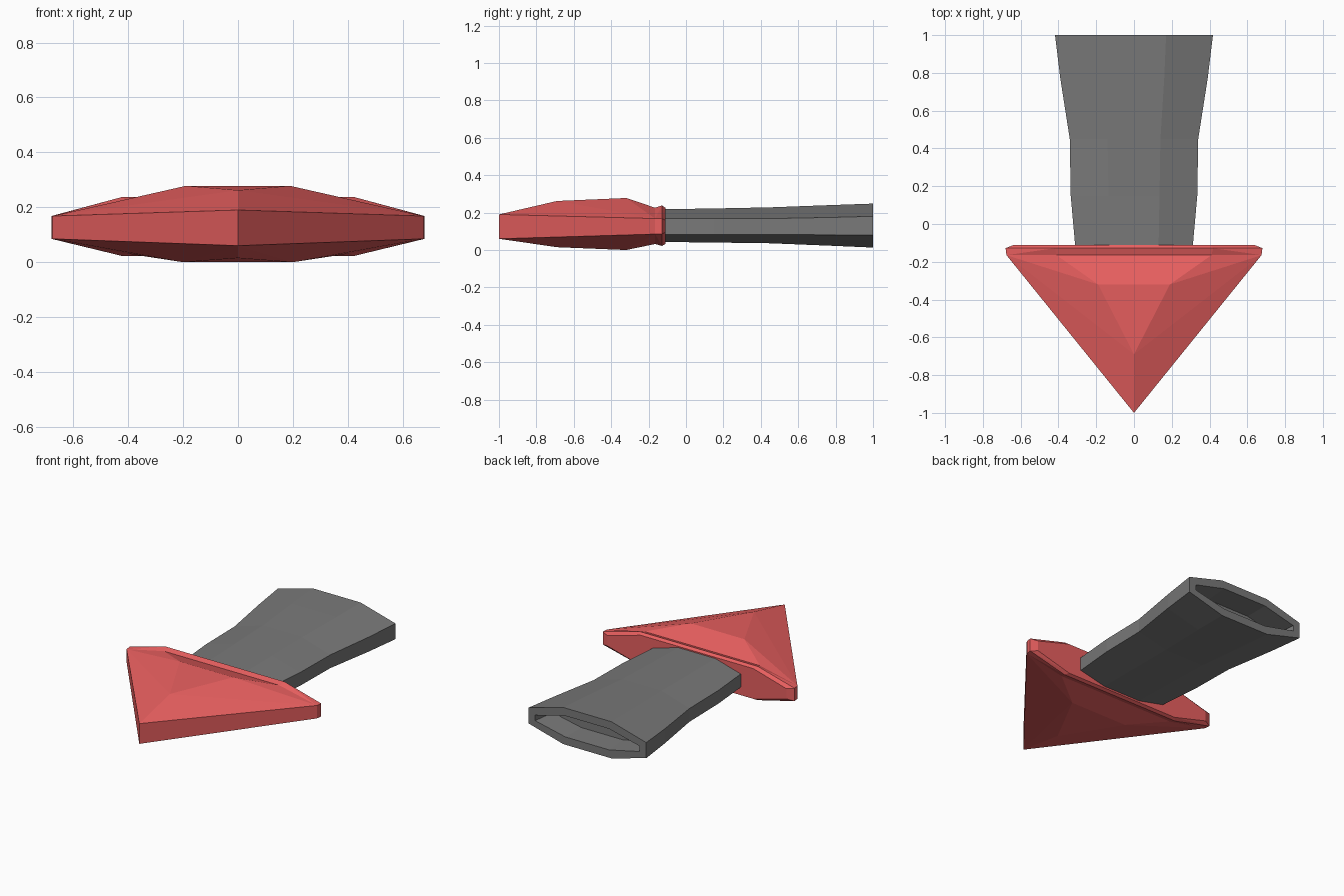
import bpy, bmesh

if "Cube" in bpy.data.objects:
    bpy.data.objects.remove(bpy.data.objects["Cube"])


def material(name, rgb):
    m = bpy.data.materials.new(name)
    m.diffuse_color = (*rgb, 1)
    m.use_nodes = True
    m.node_tree.nodes["Principled BSDF"].inputs["Base Color"].default_value = m.diffuse_color
    return m


def finish(bm, name, mat):
    bmesh.ops.recalc_face_normals(bm, faces=bm.faces)
    me = bpy.data.meshes.new(name)
    bm.to_mesh(me)
    bm.free()
    me.materials.append(mat)
    ob = bpy.data.objects.new(name, me)
    bpy.context.collection.objects.link(ob)
    return ob


def octagon(y, side, hi, lo, flat, top, bottom):
    """Flattened eight-sided cross-section at depth y."""
    return [(side, y, lo), (side, y, hi), (flat, y, top), (-flat, y, top),
            (-side, y, hi), (-side, y, lo), (-flat, y, bottom), (flat, y, bottom)]


def hull(bm, pts, open_y):
    """Convex shell with its end at open_y removed so shells can be joined."""
    verts = [bm.verts.new(p) for p in pts]
    faces = bmesh.ops.convex_hull(bm, input=verts)["geom"]
    ends = [f for f in faces if isinstance(f, bmesh.types.BMFace)
            and all(abs(v.co.y - open_y) < 1e-5 for v in f.verts)]
    bmesh.ops.delete(bm, geom=ends, context='FACES')


red = material("red", (0.81, 0.115, 0.115))
grey = material("grey", (0.19, 0.19, 0.19))

# Arrow head: faceted wedge, joined to a rim behind a shallow groove
groove_y = -0.165
groove = octagon(groove_y, 0.675, 0.168, 0.085, 0.41, 0.226, 0.032)
wedge = groove + [(0, -1, 0.19), (0, -1, 0.06),
                  (0, -0.69, 0.262), (0, -0.69, 0.015)]
for s in (-1, 1):
    wedge += [(s * 0.19, -0.32, 0.278), (s * 0.20, -0.32, 0.0)]
rim = (groove + octagon(-0.128, 0.68, 0.168, 0.085, 0.42, 0.238, 0.022)
       + octagon(-0.11, 0.635, 0.16, 0.095, 0.40, 0.226, 0.032))
bm = bmesh.new()
hull(bm, wedge, groove_y)
hull(bm, rim, groove_y)
bmesh.ops.remove_doubles(bm, verts=bm.verts, dist=1e-4)
bmesh.ops.dissolve_limit(bm, angle_limit=0.01, verts=bm.verts, edges=bm.edges)
finish(bm, "arrow_head", red)

# Shaft: outer loft, end lip, then a recess in the back end
outer = [octagon(-0.13, 0.31, 0.168, 0.083, 0.13, 0.218, 0.043),
         octagon(0.15, 0.335, 0.168, 0.083, 0.135, 0.222, 0.04),
         octagon(0.45, 0.34, 0.168, 0.083, 0.14, 0.228, 0.036),
         octagon(0.77, 0.39, 0.174, 0.081, 0.16, 0.24, 0.023),
         octagon(1.0, 0.418, 0.18, 0.08, 0.17, 0.248, 0.013)]
recess = [octagon(1.0, 0.37, 0.145, 0.11, 0.155, 0.198, 0.063),
          octagon(0.85, 0.35, 0.143, 0.11, 0.148, 0.192, 0.068)]
bm = bmesh.new()
rings = [[bm.verts.new(p) for p in ring] for ring in outer + recess]
for a, b in zip(rings, rings[1:]):
    for i in range(8):
        j = (i + 1) % 8
        bm.faces.new((a[i], a[j], b[j], b[i]))
bm.faces.new(rings[0])
bm.faces.new(rings[-1])
finish(bm, "shaft", grey)
